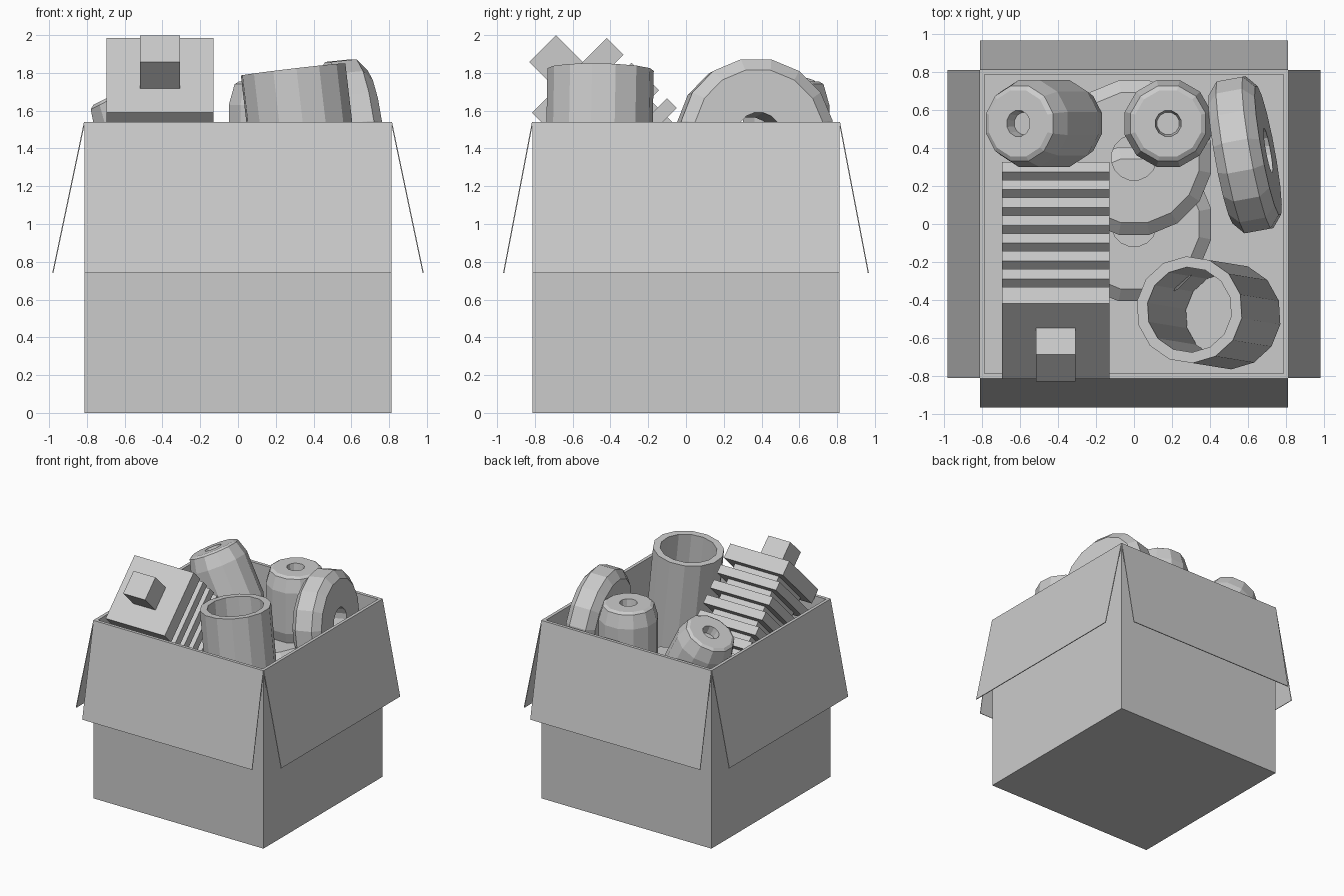
import bpy, bmesh, math
from mathutils import Matrix, Vector

if "Cube" in bpy.data.objects:
    bpy.data.objects.remove(bpy.data.objects["Cube"])


def add_object(name, bm, matrix):
    bmesh.ops.recalc_face_normals(bm, faces=bm.faces)
    mesh = bpy.data.meshes.new(name)
    bm.to_mesh(mesh)
    bm.free()
    ob = bpy.data.objects.new(name, mesh)
    bpy.context.collection.objects.link(ob)
    ob.matrix_world = matrix
    return ob


def add_box(bm, size, centre):
    m = Matrix.Translation(centre) @ Matrix.Diagonal((*size, 1))
    bmesh.ops.create_cube(bm, size=1, matrix=m)


def lathe(name, profile, sides, origin, axis, ring=False):
    """Turn (radius, height) points around an axis; ring closes the profile."""
    bm = bmesh.new()
    loops = []
    for r, z in profile:
        loops.append([bm.verts.new((r * math.cos(math.tau * (i + .5) / sides),
                                    r * math.sin(math.tau * (i + .5) / sides), z))
                      for i in range(sides)])
    pairs = list(zip(loops, loops[1:]))
    if ring:
        pairs.append((loops[-1], loops[0]))
    else:
        bm.faces.new(loops[0])
        bm.faces.new(loops[-1])
    for a, b in pairs:
        for i in range(sides):
            j = (i + 1) % sides
            bm.faces.new((a[i], a[j], b[j], b[i]))
    rot = Vector(axis).to_track_quat('Z', 'Y').to_matrix().to_4x4()
    return add_object(name, bm, Matrix.Translation(origin) @ rot)


# Carton: outer shell, rim and sunken inside
H, W, T = 1.54, 0.8125, 0.035
bm = bmesh.new()
add_box(bm, (2 * W, 2 * W, H), (0, 0, H / 2))
bm.faces.ensure_lookup_table()
top = max(bm.faces, key=lambda f: f.calc_center_median().z)
bmesh.ops.inset_region(bm, faces=[top], thickness=T)
inner = bmesh.ops.extrude_discrete_faces(bm, faces=[top])['faces'][0]
bmesh.ops.translate(bm, verts=inner.verts, vec=(0, 0, -(H - T)))
add_object("carton", bm, Matrix())

# Four flaps folded down outside
for i, side in enumerate(("right", "back", "left", "front")):
    reach = 0.168 if i % 2 == 0 else 0.153
    length = math.hypot(reach, 0.80)
    bm = bmesh.new()
    add_box(bm, (0.006, 2 * W, length), (0, 0, -length / 2))
    m = (Matrix.Rotation(i * math.pi / 2, 4, 'Z') @ Matrix.Translation((W, 0, H))
         @ Matrix.Rotation(-math.atan2(reach, 0.80), 4, 'Y'))
    add_object("flap_" + side, bm, m)

# Finned block leaning out of the front left
bm = bmesh.new()
add_box(bm, (0.565, 0.56, 0.125), (0, 0, -0.0625))
add_box(bm, (0.21, 0.20, 0.20), (0, 0, 0.10))
add_box(bm, (0.42, 0.42, 0.95), (0, 0, -0.56))
for k in range(7):
    add_box(bm, (0.565, 0.56, 0.073), (0, 0, -0.2215 - 0.133 * k))
add_object("finned_block", bm, Matrix.Translation((-0.4125, -0.618, 1.787))
           @ Matrix.Rotation(math.radians(45), 4, 'X'))

# Spools with chamfered ends and a blind hole, origin at the top face
L = 0.60
spool = [(0.06, -0.07), (0.07, 0), (0.18, 0), (0.205, -0.015), (0.237, -0.125),
         (0.237, -L + 0.125), (0.205, -L + 0.015), (0.18, -L),
         (0.07, -L), (0.06, -L + 0.07)]
lathe("spool_upright", spool, 12, (0.18, 0.53, 1.755), (0, 0, 1))
lathe("spool_tilted", spool, 12, (-0.61, 0.53, 1.71), (-0.454, 0, 0.891))

# Rolls with bevelled edges and a through hole
roll = [(0.12, -0.125), (0.35, -0.125), (0.415, -0.07),
        (0.415, 0.07), (0.35, 0.125), (0.12, 0.125)]
lathe("roll_standing", roll, 16, (0.585, 0.365, 1.46), (0.98, 0.18, 0.10), ring=True)
lathe("roll_flat_upper", roll, 16, (0, 0.35, 1.065), (0, 0, 1), ring=True)
lathe("roll_flat_lower", roll, 16, (0, 0, 0.81), (0, 0, 1), ring=True)

# Long open tube leaning in the front right
tube_top, tube_base = Vector((0.292, -0.452, 1.818)), Vector((0.495, -0.485, 0.075))
axis = tube_top - tube_base
tube = [(0.225, 0), (0.282, 0), (0.282, axis.length), (0.225, axis.length)]
lathe("open_tube", tube, 14, tube_base, axis, ring=True)
